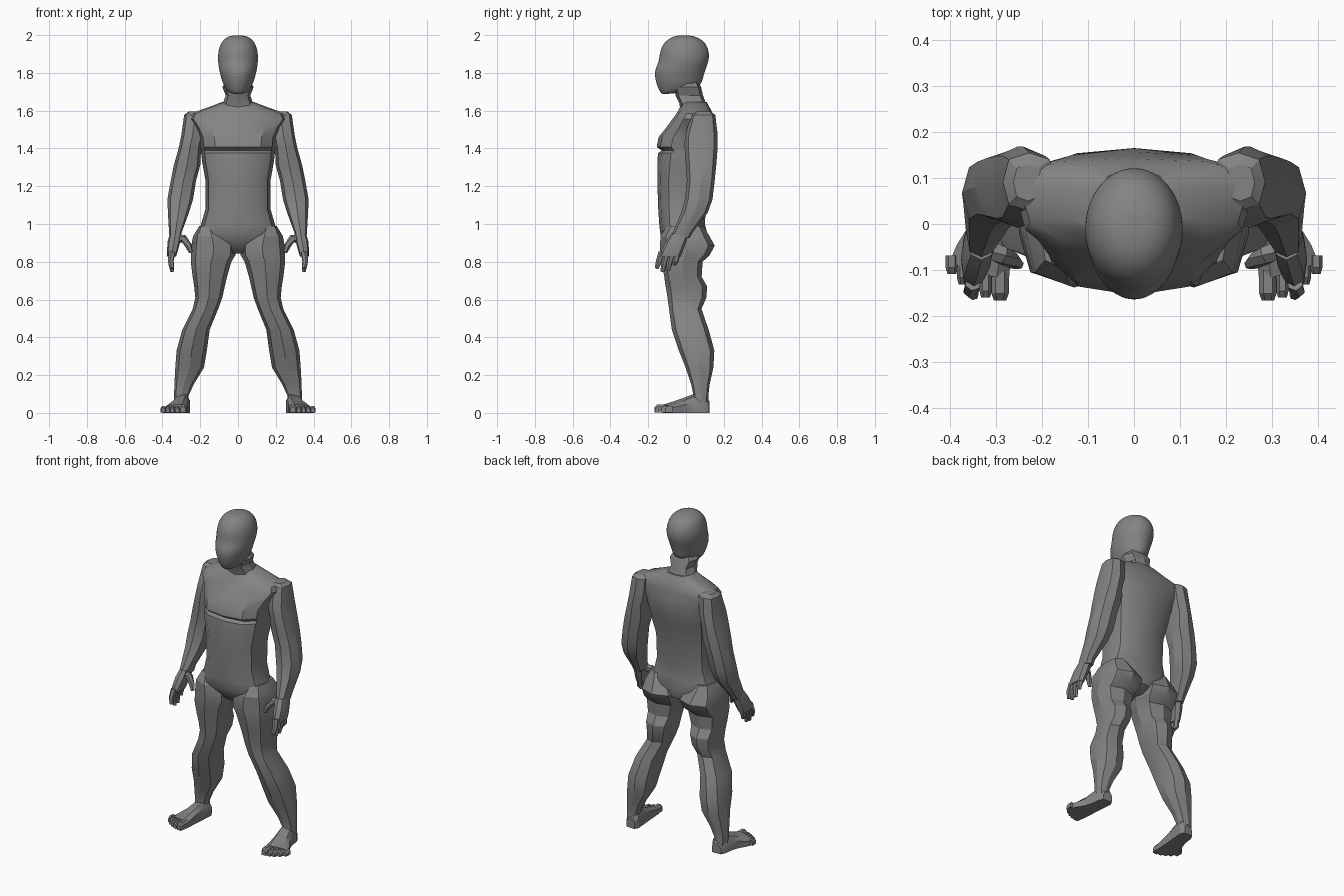
import bpy, bmesh, math
from mathutils import Vector

grey = bpy.data.materials.new("grey")
grey.diffuse_color = (0.23, 0.23, 0.23, 1)


def spow(v, p):
    return math.copysign(abs(v) ** p, v) if abs(v) > 1e-6 else 0.0


def ring(x0, x1, y0, y1, z, n=8, p=0.75, side=None, tilt=0.0):
    """Rounded horizontal section; side moves its widest point in y."""
    cx, hx = (x0 + x1) / 2, (x1 - x0) / 2
    cy = (y0 + y1) / 2 if side is None else side
    pts = []
    for i in range(n):
        a = 2 * math.pi * i / n
        s = spow(math.sin(a), p)
        y = cy + s * (y1 - cy if s > 0 else cy - y0)
        pts.append(Vector((cx + hx * spow(math.cos(a), p), y, z + tilt * s)))
    return pts


def loft(name, rings, angle=30, mirror=False, subsurf=0):
    """Skin a list of rings, close both ends."""
    bm = bmesh.new()
    vs = [[bm.verts.new(c) for c in r] for r in rings]
    n = len(vs[0])
    for a, b in zip(vs, vs[1:]):
        for i in range(n):
            bm.faces.new((a[i], a[(i + 1) % n], b[(i + 1) % n], b[i]))
    bm.faces.new(vs[0][::-1])
    bm.faces.new(vs[-1])
    bmesh.ops.recalc_face_normals(bm, faces=bm.faces)
    me = bpy.data.meshes.new(name)
    bm.to_mesh(me)
    bm.free()
    me.materials.append(grey)
    ob = bpy.data.objects.new(name, me)
    bpy.context.collection.objects.link(ob)
    bpy.ops.object.select_all(action='DESELECT')
    ob.select_set(True)
    bpy.context.view_layer.objects.active = ob
    bpy.ops.object.shade_smooth_by_angle(angle=math.radians(angle))
    if subsurf:
        ob.modifiers.new("round", 'SUBSURF').levels = subsurf
        ob.modifiers["round"].render_levels = subsurf
    if mirror:
        ob.modifiers.new("mirror", 'MIRROR')
    return ob


def limb(name, rows):
    return loft(name, [ring(*r) for r in rows], 28, True)


def tube(name, path, n=6):
    """Tapered digit along points (x, y, z, radius)."""
    pts = [Vector(q[:3]) for q in path]
    rings = []
    for i, c in enumerate(pts):
        d = (pts[min(i + 1, len(pts) - 1)] - pts[max(i - 1, 0)]).normalized()
        u = d.cross(Vector((0.3, 1, 0.2))).normalized()
        v = d.cross(u)
        rings.append([c + path[i][3] * (u * math.cos(t) + v * math.sin(t))
                      for t in (2 * math.pi * k / n for k in range(n))])
    return loft(name, rings, 30, True)


# Head: half width, front, back, height, backward tilt of the section
head = [(.035, -.115, -.01, 1.692, .006), (.058, -.135, .055, 1.705, .016),
        (.078, -.153, .088, 1.735, .012), (.092, -.167, .094, 1.775, .004),
        (.102, -.169, .106, 1.815, 0), (.109, -.146, .122, 1.86, 0),
        (.109, -.143, .127, 1.90, 0), (.099, -.130, .115, 1.945, 0),
        (.077, -.098, .084, 1.98, 0), (.035, -.052, .03, 2.0, 0)]
loft("head", [ring(-h, h, f, b, z, 16, 1.0, None, t) for h, f, b, z, t in head], 180, subsurf=2)

# Neck with flared upper corners
neck = [(.10, -.03, .12, 1.60), (.08, -.035, .105, 1.64),
        (.065, -.055, .09, 1.68), (.083, -.065, .08, 1.725), (.06, -.05, .06, 1.76)]
loft("neck", [ring(-h, h, f, b, z, 8, .7) for h, f, b, z in neck], 25)

# Torso: half width, front, back, height, y of the widest point
torso = [(.05, -.06, .05, .845, 0), (.15, -.10, .10, .875, 0),
         (.215, -.135, .115, .94, 0), (.195, -.142, .10, 1.0, 0),
         (.172, -.147, .105, 1.08, 0), (.172, -.152, .118, 1.23, 0),
         (.190, -.152, .14, 1.33, .02), (.195, -.148, .15, 1.375, .03),
         (.195, -.128, .152, 1.388, .04), (.200, -.155, .155, 1.408, .04),
         (.205, -.145, .165, 1.46, .05), (.23, -.105, .157, 1.51, .07),
         (.262, -.072, .148, 1.555, .08), (.25, -.05, .142, 1.585, .085),
         (.16, -.033, .125, 1.617, .08), (.085, -.02, .11, 1.645, .07)]
loft("torso", [ring(-h, h, f, b, z, 12, .72, s) for h, f, b, z, s in torso], 35)

# Arms: x range, y range, height
limb("arm", [(.20, .262, .05, .13, 1.595), (.17, .285, .028, .155, 1.578),
             (.18, .300, -.005, .168, 1.47), (.195, .312, -.008, .168, 1.41),
             (.20, .34, .0, .16, 1.31), (.222, .356, .005, .152, 1.23),
             (.238, .374, -.005, .14, 1.13), (.26, .371, -.025, .115, 1.06),
             (.298, .365, -.07, .035, .955), (.30, .362, -.08, .02, .925)])

# Hands: palm, four fingers and a thumb
limb("palm", [(.303, .360, -.078, .015, .95), (.305, .372, -.105, .003, .91),
              (.318, .376, -.132, -.015, .86), (.328, .375, -.143, -.028, .828)])
for i, (y, tip, z) in enumerate([(-.128, -.155, .765), (-.099, -.125, .748),
                                 (-.072, -.095, .752), (-.045, -.062, .785)]):
    tube(f"finger_{i + 1}", [(.350, y, .85, .018), (.356, (y + tip) / 2 - .003, .80, .016),
                             (.348, tip, z, .011)])
tube("thumb", [(.325, -.05, .92, .026), (.287, -.068, .922, .021),
               (.262, -.08, .885, .018), (.250, -.088, .85, .011)])

# Legs: x range, y range, height
limb("leg", [(.10, .205, -.10, .09, .99), (.04, .238, -.135, .125, .935),
             (.012, .247, -.138, .152, .885), (.014, .25, -.135, .125, .835),
             (.035, .25, -.13, .088, .80), (.058, .24, -.115, .083, .72),
             (.07, .232, -.108, .112, .67), (.083, .226, -.098, .108, .61),
             (.105, .24, -.09, .082, .55), (.15, .295, -.075, .12, .44),
             (.165, .325, -.038, .15, .33), (.18, .332, -.002, .145, .24),
             (.235, .337, .028, .125, .15), (.262, .338, .04, .118, .09),
             (.262, .338, .035, .12, .04)])


# Feet: sections along y, flat on the ground
def foot_section(x0, x1, y0, y1, top):
    k = .2 * (x1 - x0)
    prof = [(x0, 0), (x1, 0), (x1, top * .55), (x1 - k, top * .85),
            (x0 + k, top), (x0, top * .7)]
    return [Vector((x, y0 + (y1 - y0) * (x - x0) / (x1 - x0), z)) for x, z in prof]


loft("foot", [foot_section(*s) for s in
              [(.268, .325, .125, .122, .06), (.255, .338, .10, .095, .095),
               (.26, .345, .04, .04, .10), (.265, .36, -.02, -.005, .078),
               (.268, .385, -.075, -.045, .06), (.272, .402, -.125, -.085, .045)]], 30, True)

# Toes, largest on the inner side
for i in range(5):
    w = .019 if i == 0 else .0135
    x = .291 if i == 0 else .298 + i * .0245
    y = -.10 + i * .008
    tip = -.166 + i * i * .0028 + i * .003
    h = .045 if i == 0 else .036
    loft(f"toe_{i + 1}", [[Vector((x + dx * w * s, yy, z * s)) for dx, z in
                          [(-1, .003), (1, .003), (1, h * .7), (.5, h), (-.5, h), (-1, h * .7)]]
                         for yy, s in [(y, 1), (tip + .015, 1), (tip, .7)]], 30, True)
